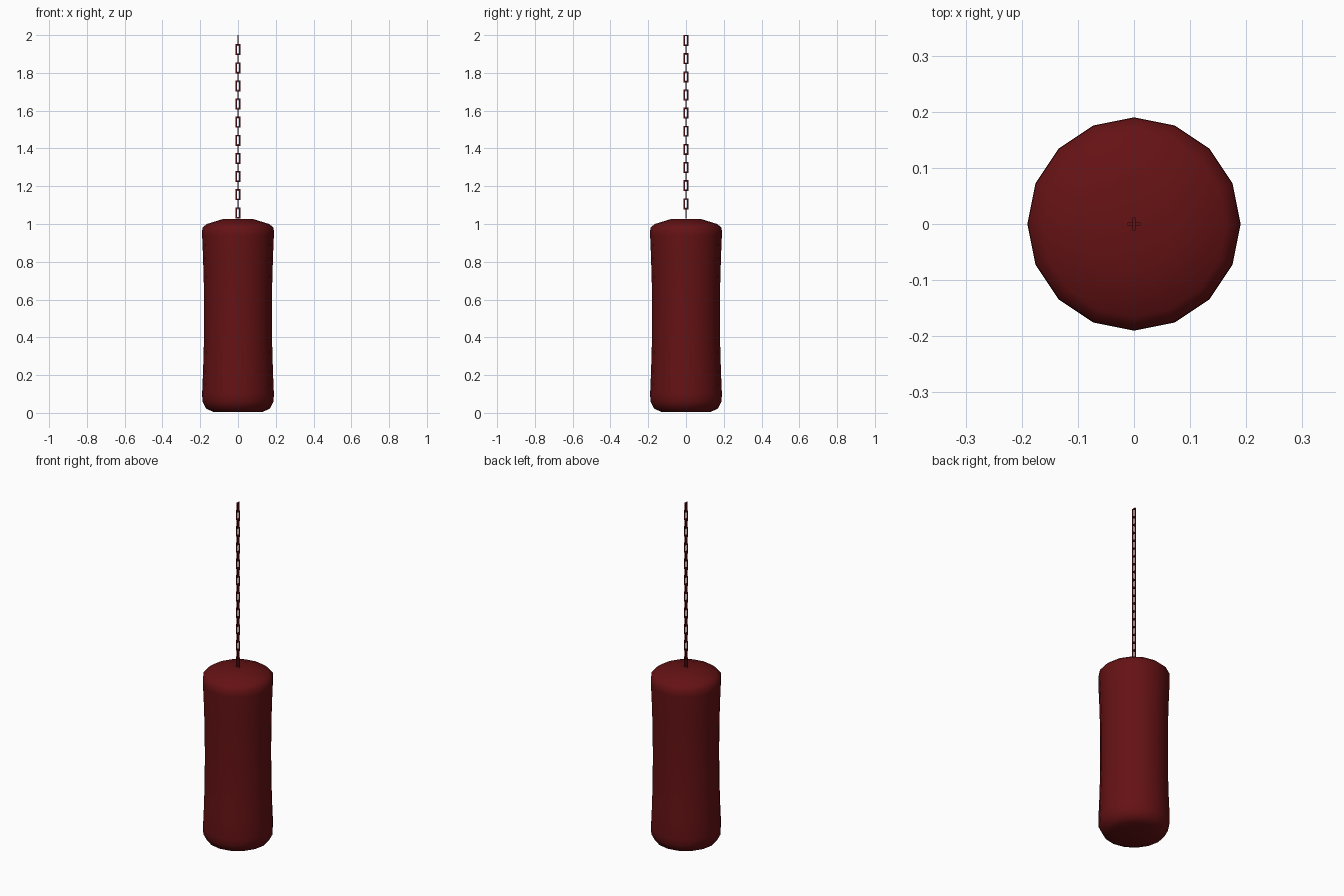
import bpy
import bmesh
import math
from mathutils import Matrix

cube = bpy.data.objects.get("Cube")
if cube:
    bpy.data.objects.remove(cube, do_unlink=True)


def make_material(name, color, roughness):
    mat = bpy.data.materials.new(name)
    mat.use_nodes = True
    mat.diffuse_color = color
    bsdf = mat.node_tree.nodes["Principled BSDF"]
    bsdf.inputs["Base Color"].default_value = color
    bsdf.inputs["Roughness"].default_value = roughness
    return mat


def make_object(name, bm, mat):
    bmesh.ops.recalc_face_normals(bm, faces=bm.faces)
    mesh = bpy.data.meshes.new(name)
    bm.to_mesh(mesh)
    bm.free()
    mesh.materials.append(mat)
    obj = bpy.data.objects.new(name, mesh)
    bpy.context.collection.objects.link(obj)
    return obj


dark_red = make_material("dark red leather", (0.13, 0.006, 0.007, 1), 0.6)

# Bag body: a waisted profile turned in sixteen sides
SIDES = 16
profile = [(0.13, 0.005), (0.168, 0.022), (0.188, 0.06), (0.19, 0.1),
           (0.185, 0.22), (0.181, 0.36), (0.18, 0.52), (0.181, 0.68),
           (0.185, 0.82), (0.19, 0.94), (0.189, 0.98), (0.165, 1.0),
           (0.08, 1.026)]
bm = bmesh.new()
rings = []
for radius, z in profile:
    angles = [math.tau * i / SIDES for i in range(SIDES)]
    rings.append([bm.verts.new((radius * math.cos(a), radius * math.sin(a), z))
                  for a in angles])
for low, high in zip(rings, rings[1:]):
    for i in range(SIDES):
        j = (i + 1) % SIDES
        bm.faces.new((low[i], low[j], high[j], high[i]))
bm.faces.new(rings[0])
bm.faces.new(rings[-1])
body = make_object("bag_body", bm, dark_red)
for face in body.data.polygons:
    face.use_smooth = True

# Hanging chain: rectangular links, each turned a quarter from the last
LINKS = 20
HALF_W, HALF_H, BAR = 0.012, 0.029, 0.006
TOP, PITCH = 2.0, 0.048


def add_bar(bm, center, size, turn):
    matrix = turn @ Matrix.Translation(center) @ Matrix.Diagonal((*size, 1))
    bmesh.ops.create_cube(bm, size=1, matrix=matrix)


for n in range(LINKS):
    bm = bmesh.new()
    z = TOP - HALF_H - n * PITCH
    turn = Matrix.Rotation(math.pi / 2 * ((n + 1) % 2), 4, "Z")
    for side in (-1, 1):
        add_bar(bm, (side * (HALF_W - BAR / 2), 0, z),
                (BAR, BAR, 2 * HALF_H), turn)
        add_bar(bm, (0, 0, z + side * (HALF_H - BAR / 2)),
                (2 * (HALF_W - BAR), BAR, BAR), turn)
    make_object(f"chain_link_{n + 1}", bm, dark_red)
